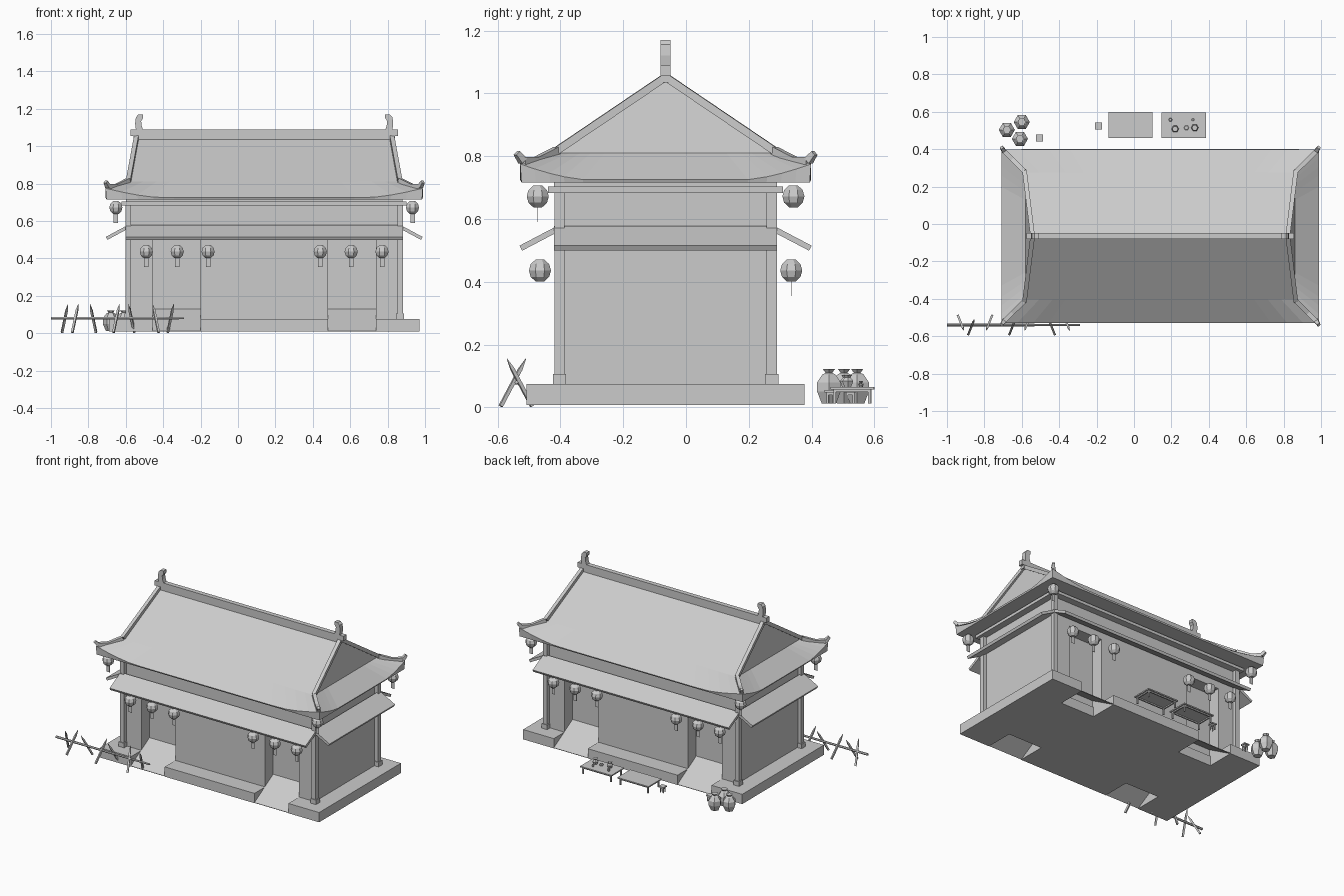
import bpy, bmesh, math
from mathutils import Matrix, Vector

cube = bpy.data.objects.get("Cube")
if cube:
    bpy.data.objects.remove(cube, do_unlink=True)

grey = bpy.data.materials.new("plain_grey")
grey.use_nodes = True
grey.diffuse_color = (0.6, 0.6, 0.6, 1)
grey.node_tree.nodes["Principled BSDF"].inputs["Base Color"].default_value = (0.6, 0.6, 0.6, 1)

HALL = (0.14, -0.065, 0)      # centre of the hall plan
SIGNS = [(sx, sy) for sx in (-1, 1) for sy in (-1, 1)]
HALF_TURN = Matrix.Rotation(math.pi, 4, 'Z')


def finish(name, bm, origin=(0, 0, 0), thickness=0):
    mesh = bpy.data.meshes.new(name)
    bm.to_mesh(mesh)
    bm.free()
    obj = bpy.data.objects.new(name, mesh)
    obj.location = origin
    mesh.materials.append(grey)
    bpy.context.collection.objects.link(obj)
    if thickness:
        mod = obj.modifiers.new("thickness", 'SOLIDIFY')
        mod.thickness = thickness
        mod.offset = -1


def box(bm, x0, x1, y0, y1, z0, z1):
    centre = Vector(((x0 + x1) / 2, (y0 + y1) / 2, (z0 + z1) / 2))
    size = (abs(x1 - x0), abs(y1 - y0), abs(z1 - z0), 1)
    bmesh.ops.create_cube(bm, size=1, matrix=Matrix.Translation(centre) @ Matrix.Diagonal(size))


def block(bm, hx, hy, z0, z1, x=0, y=0):
    box(bm, x - hx, x + hx, y - hy, y + hy, z0, z1)


def rod(bm, a, b, r1, r2, sides=4):
    a, b = Vector(a), Vector(b)
    turn = (b - a).to_track_quat('Z', 'Y').to_matrix().to_4x4()
    bmesh.ops.create_cone(bm, cap_ends=True, segments=sides, radius1=r1, radius2=r2,
                          depth=(b - a).length,
                          matrix=Matrix.Translation((a + b) / 2) @ turn
                          @ Matrix.Rotation(math.pi / sides, 4, 'Z'))


def lathe(bm, x, y, profile, sides):
    for (r1, z1), (r2, z2) in zip(profile, profile[1:]):
        rod(bm, (x, y, z1), (x, y, z2), r1, r2, sides)


def sheet(bm, rows):
    # strips of quads from the outer row to the inner row, plus a half-turn copy
    for turn in (Matrix.Identity(4), HALF_TURN):
        grid = [[bm.verts.new(turn @ Vector(p)) for p in row] for row in rows]
        for low, high in zip(grid, grid[1:]):
            for i in range(len(low) - 1):
                bm.faces.new((low[i], low[i + 1], high[i + 1], high[i]))


# stone platform with notches for the ramps
DOOR_IN, DOOR_OUT = 0.34, 0.597
bm = bmesh.new()
block(bm, 0.83, 0.25, 0.008, 0.075)
for s in (-1, 1):
    for x0, x1 in ((-0.83, -DOOR_OUT), (-DOOR_IN, DOOR_IN), (DOOR_OUT, 0.83)):
        box(bm, x0, x1, s * 0.25, s * 0.4425, 0.008, 0.075)
finish("platform", bm, HALL)

# sloping ramps into the doorways
bm = bmesh.new()
for x0, x1 in ((-DOOR_OUT, -DOOR_IN), (DOOR_IN, DOOR_OUT)):
    sheet(bm, [[(x, -0.4425, 0.012) for x in (x0, x1)],
               [(x, -0.235, 0.132) for x in (x0, x1)]])
finish("door_ramps", bm, HALL, 0.004)

# walls with recessed doorways
bm = bmesh.new()
block(bm, 0.716, 0.24, 0.03, 0.69)
for s in (-1, 1):
    for x0, x1 in ((-0.716, -DOOR_OUT), (-DOOR_IN, DOOR_IN), (DOOR_OUT, 0.716)):
        box(bm, x0, x1, s * 0.24, s * 0.327, 0.07, 0.52)
    box(bm, -0.716, 0.716, s * 0.24, s * 0.327, 0.52, 0.69)
finish("walls", bm, HALL)

# square corner columns on small feet
bm = bmesh.new()
for sx, sy in SIGNS:
    x, y = sx * 0.727, sy * 0.338
    block(bm, 0.021, 0.021, 0.07, 0.106, x, y)
    block(bm, 0.015, 0.016, 0.1, 0.69, x, y)
finish("corner_columns", bm, HALL)

# beam under the roof
bm = bmesh.new()
block(bm, 0.762, 0.374, 0.683, 0.703)
block(bm, 0.74, 0.355, 0.7, 0.72)
finish("roof_beams", bm, HALL)

# lower eaves: four separate sloping slabs, open at the corners
bm = bmesh.new()
sheet(bm, [[(s * 0.742, -0.465, 0.515) for s in (-1, 1)],
           [(s * 0.742, -0.345, 0.578) for s in (-1, 1)]])
sheet(bm, [[(0.847, s * 0.355, 0.515) for s in (-1, 1)],
           [(0.73, s * 0.355, 0.578) for s in (-1, 1)]])
finish("lower_eaves", bm, HALL, 0.018)

# main roof: two long slopes, side skirts, gables, lifted corners and a flat soffit


def eave_height(s, start):
    return 0.725 + 0.05 * max(0, (abs(s) - start) / (1 - start)) ** 1.5


steps = [-1, -0.9, -0.8, -0.7, -0.57, 0, 0.57, 0.7, 0.8, 0.9, 1]
bm = bmesh.new()
sheet(bm, [[(0.844 * s, -0.459, 0.716) for s in steps],
           [(0.848 * s, -0.463, eave_height(s, 0.65)) for s in steps],
           [(0.72 * s, -0.34, 0.81) for s in steps],
           [(0.68 * s, 0, 1.045) for s in steps]])
sheet(bm, [[(0.844, 0.459 * s, 0.716) for s in steps],
           [(0.848, 0.463 * s, eave_height(s, 0.55)) for s in steps],
           [(0.72, 0.34 * s, 0.81) for s in steps]])
for s in (-1, 1):
    bm.faces.new([bm.verts.new(p) for p in ((s * 0.72, s * -0.34, 0.81),
                                            (s * 0.72, s * 0.34, 0.81), (s * 0.68, 0, 1.045))])
bm.faces.new([bm.verts.new(p) for p in ((-0.844, -0.459, 0.716), (-0.844, 0.459, 0.716),
                                        (0.844, 0.459, 0.716), (0.844, -0.459, 0.716))])
bmesh.ops.remove_doubles(bm, verts=bm.verts, dist=0.0005)
finish("main_roof", bm, HALL)

# gable and hip ridges with turned-up tips
bm = bmesh.new()
for sx, sy in SIGNS:
    path = [(0.682, 0, 1.052), (0.725, 0.346, 0.818), (0.79, 0.41, 0.785),
            (0.835, 0.455, 0.785), (0.848, 0.474, 0.81)]
    path = [(sx * x, sy * y, z) for x, y, z in path]
    for i, (a, b) in enumerate(zip(path, path[1:])):
        rod(bm, a, b, 0.017, 0.012 if i == 3 else 0.017)
finish("hip_ridges", bm, HALL)

# top ridge
bm = bmesh.new()
block(bm, 0.7, 0.016, 1.035, 1.088)
for s in (-1, 1):
    box(bm, s * 0.68, s * 0.715, -0.016, 0.016, 1.055, 1.088)
finish("top_ridge", bm, HALL)

# curled ridge horns, extruded from a side outline
bm = bmesh.new()
outline = [(0.645, 1.08), (0.685, 1.08), (0.69, 1.12), (0.686, 1.155), (0.672, 1.17),
           (0.647, 1.17), (0.647, 1.15), (0.658, 1.135), (0.655, 1.11)]
for s in (-1, 1):
    face = bm.faces.new([bm.verts.new((s * x, -0.016, z)) for x, z in outline])
    new = bmesh.ops.extrude_face_region(bm, geom=[face])["geom"]
    bmesh.ops.translate(bm, vec=(0, 0.032, 0),
                        verts=[v for v in new if isinstance(v, bmesh.types.BMVert)])
bmesh.ops.recalc_face_normals(bm, faces=bm.faces)
finish("ridge_horns", bm, HALL)

# round lanterns with flat tassels
bm = bmesh.new()
spots = [(sx * u, sy * 0.4, 0.436) for sx, sy in SIGNS for u in (0.3, 0.465, 0.63)]
spots += [(sx * 0.793, sy * 0.407, 0.672) for sx, sy in SIGNS]
for x, y, z in spots:
    lathe(bm, x, y, [(0.015, z - 0.035), (0.032, z - 0.02), (0.038, z),
                     (0.032, z + 0.02), (0.015, z + 0.035)], 8)
    block(bm, 0.012, 0.0004, z - 0.082, z - 0.03, x, y)
finish("lanterns", bm, HALL)

# spiked barricade: alternating leaning stakes on a rail
bm = bmesh.new()
rod(bm, (-1, -0.54, 0.08), (-0.29, -0.54, 0.08), 0.008, 0.006, 6)
stakes = [(-0.925, 1), (-0.87, 1), (-0.775, -1), (-0.65, 1),
          (-0.57, -1), (-0.44, -1), (-0.36, 1)]
for i, (x, lean) in enumerate(stakes):
    side = -1 if i % 2 else 1
    foot = Vector((x - lean * 0.016, -0.54 + side * 0.05, 0.004))
    head = Vector((x + lean * 0.016, -0.54 - side * 0.03, 0.155))
    neck = foot.lerp(head, 0.78)
    rod(bm, foot, neck, 0.008, 0.008)
    rod(bm, neck, head, 0.008, 0.001)
finish("spiked_barricade", bm)


# tables and stools
def table(bm, x0, x1, y0, y1, top, leg):
    box(bm, x0, x1, y0, y1, top - 0.008, top)
    rail = top - 0.016
    for x in (x0 + leg, x1 - 2 * leg):
        box(bm, x, x + leg, y0 + leg, y1 - leg, rail, top - 0.008)
        for y in (y0 + leg, y1 - 2 * leg):
            box(bm, x, x + leg, y, y + leg, 0.012, top - 0.008)
    for y in (y0 + leg, y1 - 2 * leg):
        box(bm, x0 + leg, x1 - leg, y, y + leg, rail, top - 0.008)


bm = bmesh.new()
table(bm, -0.136, 0.1, 0.46, 0.6, 0.065, 0.009)
table(bm, 0.147, 0.384, 0.46, 0.597, 0.065, 0.009)
finish("tables", bm)

bm = bmesh.new()
for x, y in ((-0.505, 0.46), (-0.19, 0.523)):
    table(bm, x - 0.019, x + 0.019, y - 0.019, y + 0.019, 0.055, 0.006)
finish("stools", bm)

# pots and cups on the table
bm = bmesh.new()
for x, y, r, h in ((0.22, 0.508, 0.02, 0.04), (0.325, 0.515, 0.02, 0.04), (0.28, 0.515, 0.014, 0.015),
                   (0.195, 0.557, 0.01, 0.02), (0.315, 0.557, 0.008, 0.015)):
    lathe(bm, x, y, [(r * 0.6, 0.064), (r, 0.064 + h * 0.5), (r * 0.5, 0.064 + h * 0.8),
                     (r * 0.8, 0.064 + h)], 6)
finish("pots_and_cups", bm)

# storage jars
bm = bmesh.new()
for x, y in ((-0.68, 0.503), (-0.6, 0.545), (-0.61, 0.455)):
    lathe(bm, x, y, [(0.026, 0.012), (0.043, 0.05), (0.043, 0.08), (0.024, 0.105),
                     (0.012, 0.11), (0.022, 0.122)], 6)
finish("storage_jars", bm)
